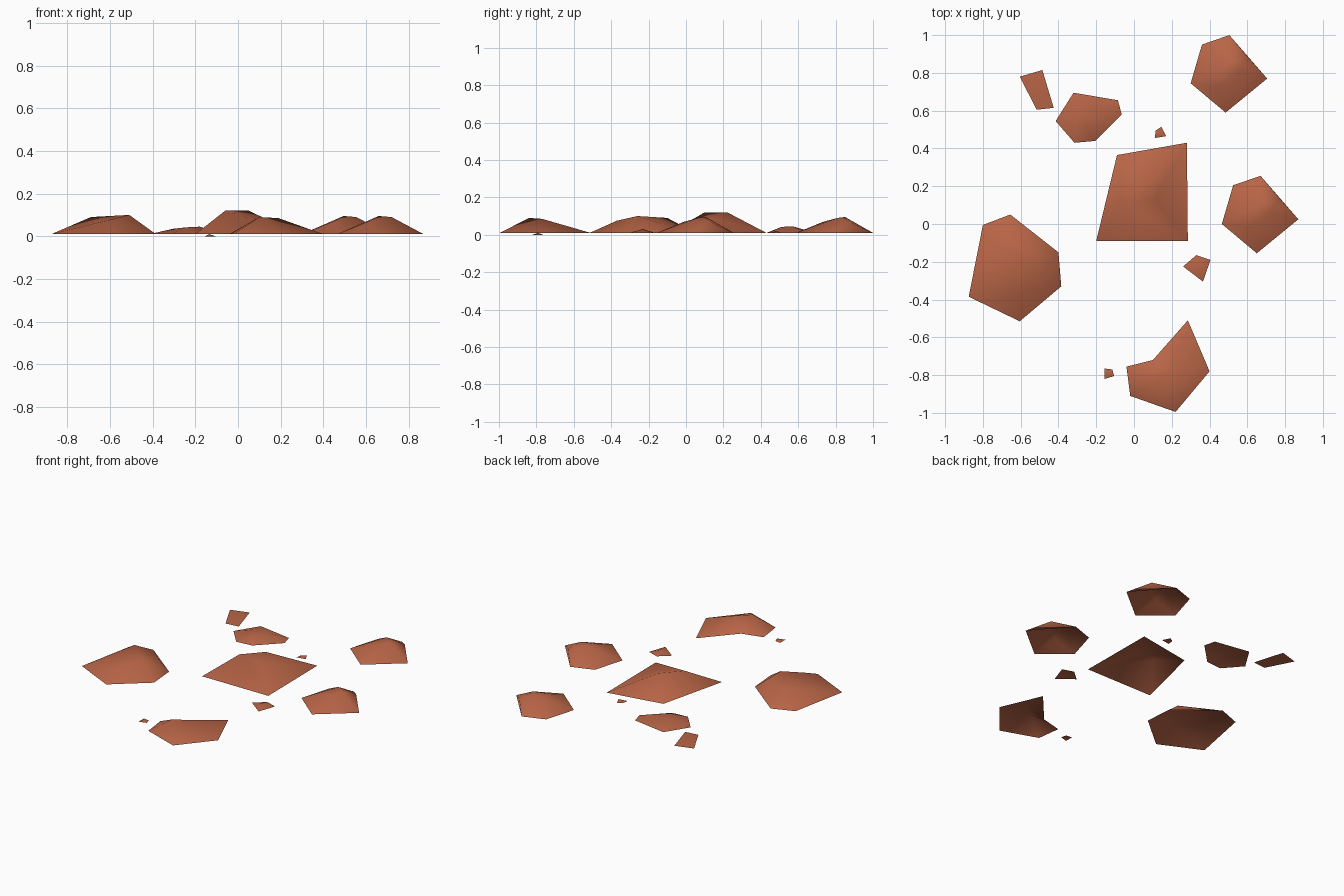
import bpy
from mathutils import Vector
from mathutils.geometry import delaunay_2d_cdt

clay = bpy.data.materials.new("red_clay")
clay.diffuse_color = (0.48, 0.13, 0.062, 1)


def rock(name, rim, crown, base=0.01, offset=(0, 0)):
    """Open-bottomed mound: rim outline on the ground, crown points (x, y, z) inside."""
    pts = [(x, y, base) for x, y in rim] + list(crown)
    n = len(rim)
    edges = [(i, (i + 1) % n) for i in range(n)]
    co, _, faces, origin, _, _ = delaunay_2d_cdt(
        [Vector(p[:2]) for p in pts], edges, [], 1, 1e-6)
    verts = [(v.x + offset[0], v.y + offset[1], pts[o[0]][2] if o else base)
             for v, o in zip(co, origin)]
    mesh = bpy.data.meshes.new(name)
    mesh.from_pydata(verts, [], faces)
    mesh.update()
    if mesh.polygons[0].normal.z < 0:
        mesh.flip_normals()
    for p in mesh.polygons:
        p.use_smooth = True
    mesh.materials.append(clay)
    ob = bpy.data.objects.new(name, mesh)
    bpy.context.collection.objects.link(ob)
    return ob


# Large rocks
rock("center_rock",
     [(-0.20, -0.09), (0.285, -0.09), (0.28, 0.43), (-0.09, 0.365)],
     [(-0.06, 0.10, 0.12), (0.05, 0.22, 0.12), (0.11, 0.13, 0.09)])
rock("left_rock",
     [(-0.875, -0.385), (-0.605, -0.515), (-0.385, -0.33), (-0.40, -0.15),
      (-0.655, 0.05), (-0.80, -0.005)],
     [(-0.69, -0.10, 0.09), (-0.51, -0.26, 0.10), (-0.61, -0.37, 0.075),
      (-0.47, -0.15, 0.065)])
rock("front_rock",
     [(-0.04, -0.755), (-0.02, -0.91), (0.22, -0.995), (0.40, -0.78),
      (0.285, -0.51), (0.10, -0.72)],
     [(0.10, -0.84, 0.09), (0.19, -0.77, 0.085)])

# Two matching rocks, each with a steep back right side
for name, offset in (("back_right_rock", (0, 0)), ("right_rock", (0.165, -0.745))):
    rock(name,
         [(0.30, 0.745), (0.485, 0.59), (0.705, 0.77), (0.505, 1.0), (0.36, 0.95)],
         [(0.495, 0.85, 0.095), (0.555, 0.81, 0.09), (0.445, 0.73, 0.068),
          (0.603, 0.885, 0.062)], offset=offset)

# Medium rock and flat shard
rock("medium_rock",
     [(-0.415, 0.545), (-0.315, 0.43), (-0.205, 0.44), (-0.065, 0.58),
      (-0.085, 0.655), (-0.32, 0.695)],
     [(-0.30, 0.58, 0.036), (-0.18, 0.57, 0.045), (-0.24, 0.51, 0.042)])
rock("flat_shard",
     [(-0.605, 0.78), (-0.515, 0.605), (-0.425, 0.615), (-0.485, 0.815)],
     [(-0.50, 0.70, 0.02)])

# Pebbles
rock("front_pebble",
     [(0.26, -0.225), (0.365, -0.305), (0.405, -0.19), (0.33, -0.165)],
     [(0.335, -0.23, 0.03)])
rock("back_pebble",
     [(0.11, 0.455), (0.17, 0.465), (0.145, 0.515), (0.115, 0.495)],
     [(0.135, 0.48, 0.02)])
rock("tiny_pebble",
     [(-0.155, -0.82), (-0.105, -0.805), (-0.115, -0.77), (-0.155, -0.765)],
     [(-0.135, -0.79, 0.01)], base=0.0)
